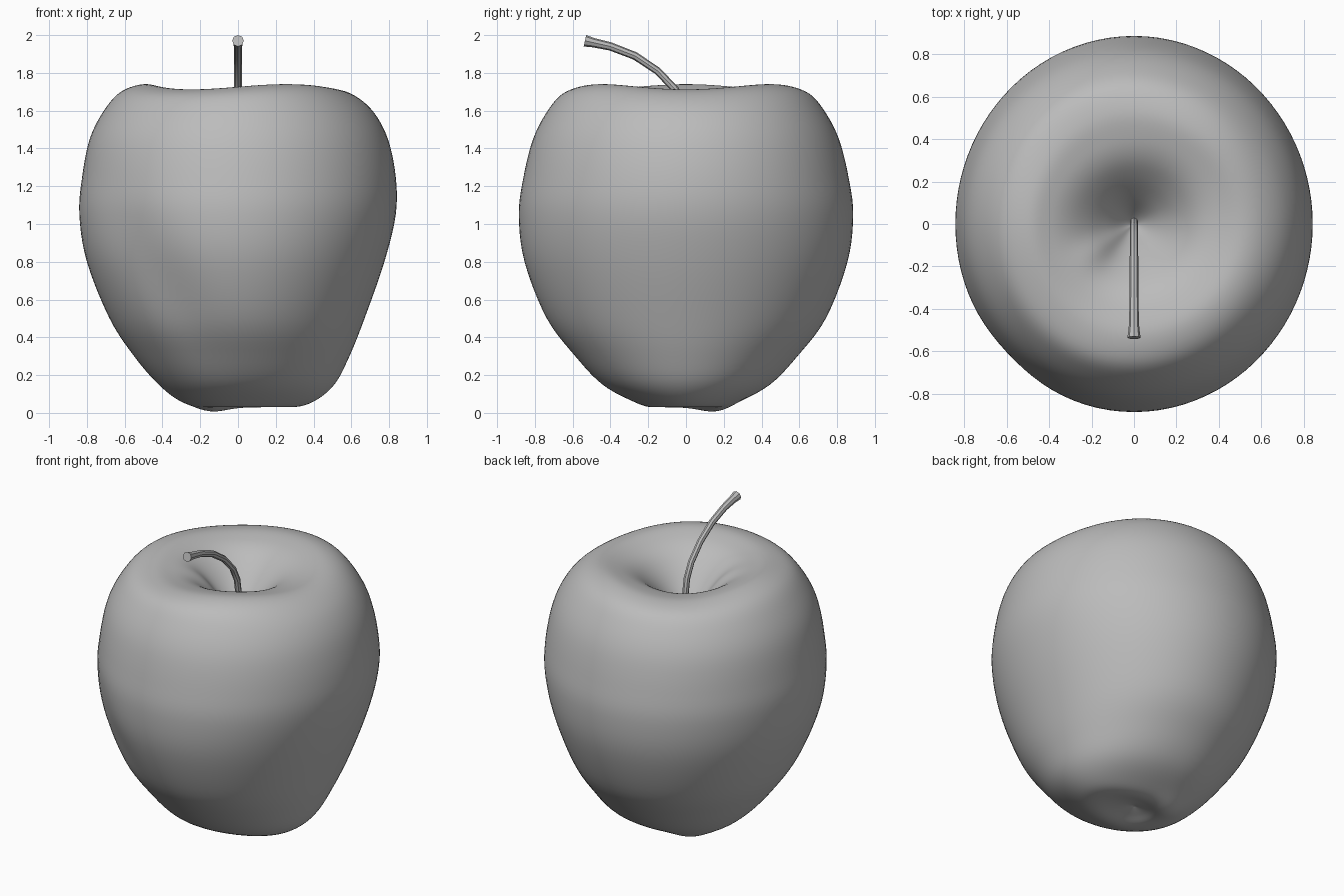
import bpy, bmesh
from math import sin, cos, tau, exp, radians, atan2, degrees, hypot

cube = bpy.data.objects.get("Cube")
if cube:
    bpy.data.objects.remove(cube)


def make_material(name, shade):
    mat = bpy.data.materials.new(name)
    mat.use_nodes = True
    color = (shade, shade, shade, 1)
    mat.diffuse_color = color
    mat.node_tree.nodes["Principled BSDF"].inputs["Base Color"].default_value = color
    return mat


def bump(value, center, width):
    return exp(-((value - center) / width) ** 2)


def angle_gap(angle, center):
    return (angle - center + 180) % 360 - 180


def catmull(a, b, c, d, t):
    return b + 0.5 * t * (c - a + t * (2*a - 5*b + 4*c - d + t * (3*(b - c) + d - a)))


# Skin profile from stem hollow to base: height, left, front/back and right radius
PROFILE = [
    (1.35, 0, 0, 0), (1.40, .05, .05, .05), (1.50, .13, .13, .13),
    (1.60, .22, .22, .22), (1.675, .31, .31, .31), (1.72, .41, .41, .40),
    (1.74, .52, .53, .50), (1.70, .62, .65, .62), (1.60, .72, .735, .71),
    (1.45, .795, .81, .785), (1.25, .835, .86, .825), (1.05, .835, .885, .84),
    (.80, .775, .855, .80), (.50, .67, .74, .68), (.30, .59, .59, .55),
    (.15, .51, .445, .42), (.06, .40, .28, .30), (.03, .28, .18, .17),
    (.05, .10, .08, .08), (.07, 0, 0, 0),
]
SEGMENTS, STEPS = 96, 5


def smooth_rows():
    last = len(PROFILE) - 1
    for i in range(last):
        keys = [PROFILE[min(max(i + k, 0), last)] for k in (-1, 0, 1, 2)]
        for s in range(STEPS):
            if i or s:
                yield [catmull(*vals, s / STEPS) for vals in zip(*keys)]


def skin_point(row, angle):
    z, left, depth, right = row
    c, s = cos(angle), sin(angle)
    side = left if c > 0 else right
    r = 1 / (c * c / side ** 2 + s * s / depth ** 2) ** 0.5
    # Slanting groove on the front right flank
    gap = angle_gap(degrees(angle), 230 + (1 - z) * 35)
    r *= 1 - 0.035 * bump(gap, 0, 16) * bump(z, .65, .45)
    # Wavy rim and the fold in the stem hollow
    if z > 1.3:
        z -= 0.014 * (1 + cos(3 * angle)) * bump(r, .52, .2)
        z += 0.03 * bump(angle_gap(degrees(angle), 215), 0, 18) * bump(r, .2, .12)
    # Lobe under the base
    x, y = r * c, r * s
    if z < 0.3:
        z -= 0.025 * bump(hypot(x + .15, y - .16), 0, .12)
    return x, y, z


# Apple body
bm = bmesh.new()
rings = [[bm.verts.new(skin_point(row, tau * k / SEGMENTS)) for k in range(SEGMENTS)]
         for row in smooth_rows()]
top = bm.verts.new((0, 0, PROFILE[0][0]))
bottom = bm.verts.new((0, 0, PROFILE[-1][0]))
for k in range(SEGMENTS):
    n = (k + 1) % SEGMENTS
    bm.faces.new((top, rings[0][k], rings[0][n]))
    bm.faces.new((bottom, rings[-1][n], rings[-1][k]))
    for a, b in zip(rings, rings[1:]):
        bm.faces.new((a[k], b[k], b[n], a[n]))
bmesh.ops.recalc_face_normals(bm, faces=bm.faces)
mesh = bpy.data.meshes.new("apple_body")
bm.to_mesh(mesh)
bm.free()
mesh.shade_smooth()
body = bpy.data.objects.new("apple_body", mesh)
bpy.context.collection.objects.link(body)
grey = make_material("plain_grey", 0.5)
mesh.materials.append(grey)

# Curved stem, flaring at its tip: y, z, radius
STEM = [(.01, 1.33, .02), (.01, 1.5, .02), (-.01, 1.62, .02), (-.055, 1.71, .02),
        (-.15, 1.81, .02), (-.27, 1.89, .021), (-.40, 1.94, .022),
        (-.49, 1.96, .025), (-.535, 1.97, .031)]
curve = bpy.data.curves.new("stem", "CURVE")
curve.dimensions = "3D"
curve.bevel_depth = 1
curve.bevel_resolution = 2
curve.use_fill_caps = True
spline = curve.splines.new("POLY")
spline.points.add(len(STEM) - 1)
for point, (y, z, radius) in zip(spline.points, STEM):
    point.co = (0, y, z, 1)
    point.radius = radius
stem = bpy.data.objects.new("stem", curve)
bpy.context.collection.objects.link(stem)
curve.materials.append(grey)
bpy.ops.object.select_all(action="DESELECT")
stem.select_set(True)
bpy.context.view_layer.objects.active = stem
bpy.ops.object.convert(target="MESH")
bpy.ops.object.shade_smooth_by_angle(angle=radians(30))
